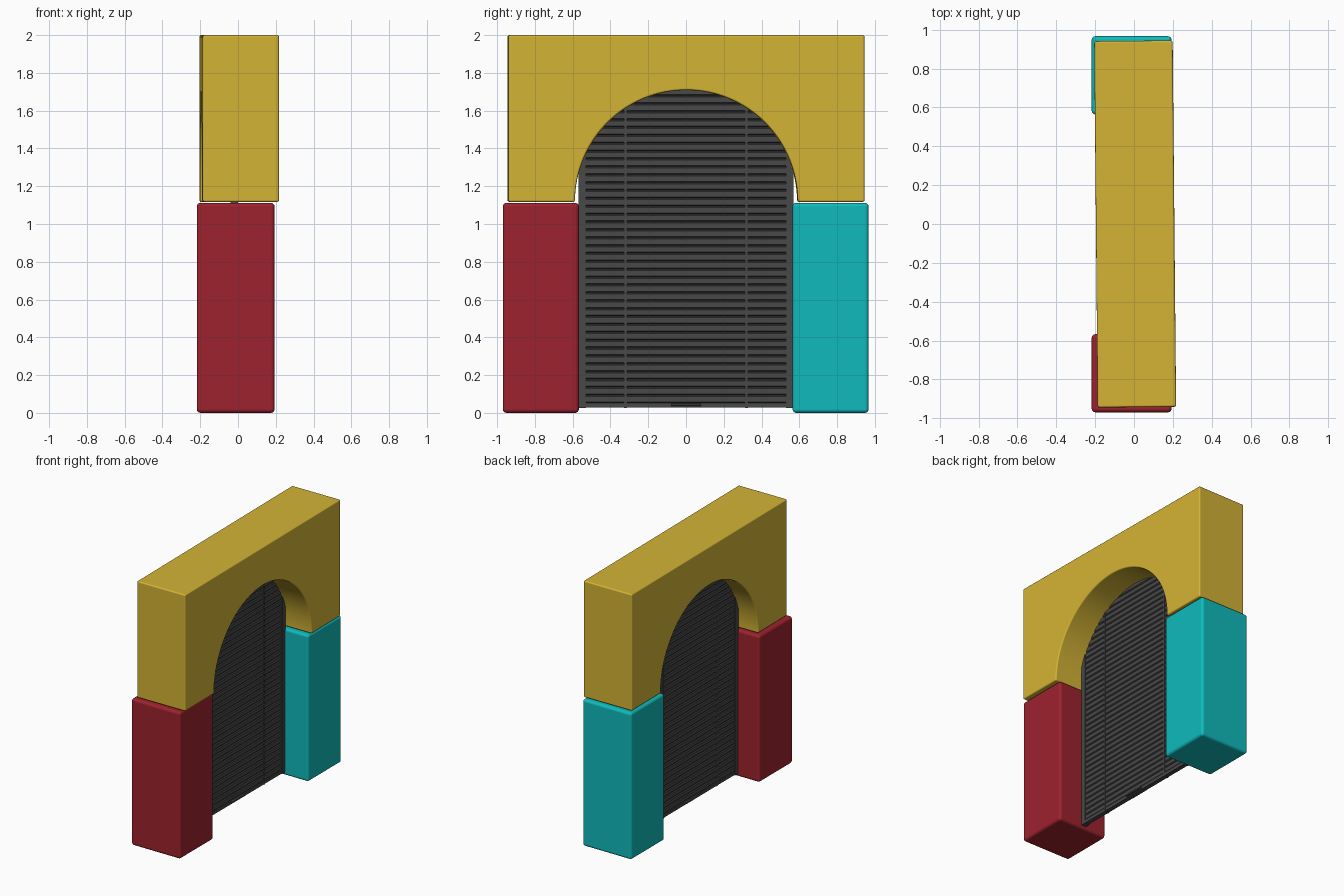
import bpy, bmesh, math

if "Cube" in bpy.data.objects:
    bpy.data.objects.remove(bpy.data.objects["Cube"])


def material(name, rgb):
    m = bpy.data.materials.new(name)
    m.diffuse_color = (*rgb, 1)
    m.use_nodes = True
    m.node_tree.nodes["Principled BSDF"].inputs["Base Color"].default_value = m.diffuse_color
    return m


YELLOW = material("yellow", (0.66, 0.455, 0.036))
RED = material("red", (0.34, 0.016, 0.027))
CYAN = material("cyan", (0.005, 0.49, 0.50))
GREY = material("dark grey", (0.065, 0.065, 0.065))

ARCH_R, ARCH_Z = 0.59, 1.12      # arch opening radius and centre height
SHUTTER_X = -0.02                # middle plane of the shutter


def prism(bm, points, axis, lo, hi):
    """Extrude a 2D outline along x (points are y, z) or y (points are x, z)."""
    def place(p, t):
        return (t, p[0], p[1]) if axis == 'x' else (p[0], t, p[1])
    a = [bm.verts.new(place(p, lo)) for p in points]
    b = [bm.verts.new(place(p, hi)) for p in points]
    n = len(points)
    bm.faces.new(a)
    bm.faces.new(b[::-1])
    for i in range(n):
        j = (i + 1) % n
        bm.faces.new((a[i], b[i], b[j], a[j]))


def box(bm, x0, x1, y0, y1, z0, z1):
    prism(bm, [(y0, z0), (y1, z0), (y1, z1), (y0, z1)], 'x', x0, x1)


def finish(name, bm, mat, bevel=0.0, segments=3):
    bmesh.ops.recalc_face_normals(bm, faces=bm.faces)
    me = bpy.data.meshes.new(name)
    bm.to_mesh(me)
    bm.free()
    ob = bpy.data.objects.new(name, me)
    bpy.context.collection.objects.link(ob)
    me.materials.append(mat)
    if bevel:
        for p in me.polygons:
            p.use_smooth = True
        mod = ob.modifiers.new("rounded edges", 'BEVEL')
        mod.width = bevel
        mod.segments = segments
        mod.limit_method = 'ANGLE'
        mod.angle_limit = math.radians(35)
        mod.harden_normals = True
    return ob


# Pillars
for name, y0, y1, mat in (("red_pillar", -0.97, -0.567, RED),
                          ("cyan_pillar", 0.564, 0.967, CYAN)):
    bm = bmesh.new()
    box(bm, -0.218, 0.194, y0, y1, 0.005, 1.112)
    finish(name, bm, mat, 0.02, 4)

# Arch block, sitting slightly turned on the pillars
outline = [(-0.943, 1.117), (-0.943, 2.0), (0.943, 2.0), (0.943, 1.117)]
for i in range(65):
    a = math.pi * i / 64
    outline.append((ARCH_R * math.cos(a), ARCH_Z - 0.003 + (ARCH_R + 0.002) * math.sin(a)))
bm = bmesh.new()
prism(bm, outline, 'x', -0.202, 0.202)
arch = finish("arch_block", bm, YELLOW, 0.01)
arch.location.x = 0.006
arch.rotation_euler.z = 0.0095

# Shutter slats, widths follow the arch opening
bm = bmesh.new()
pitch, z = 0.0417, 0.05
while z < 1.70:
    half = 0.565
    if z > ARCH_Z:
        half = min(half, math.sqrt(max(ARCH_R ** 2 - (z - ARCH_Z) ** 2, 0.01)) + 0.01)
    h = pitch
    profile = [(-0.009, 0), (0.009, 0), (0.009, 0.08), (0.015, 0.2), (0.015, 0.88), (0.009, 1),
               (-0.009, 1), (-0.015, 0.88), (-0.015, 0.2), (-0.009, 0.08)]
    prism(bm, [(SHUTTER_X + px, z + pz * h) for px, pz in profile], 'y', -half, half)
    z += pitch
finish("shutter_slats", bm, GREY)

# Side rails and vertical straps
for side, s in (("left", -1), ("right", 1)):
    for part, y0, y1, depth, top in (("rail", 0.53, 0.569, 0.02, 1.39),
                                     ("strap", 0.313, 0.327, 0.0185, 1.63)):
        bm = bmesh.new()
        box(bm, SHUTTER_X - depth, SHUTTER_X + depth, s * y0, s * y1, 0.025, top)
        finish(f"{side}_shutter_{part}", bm, GREY)

# Bottom bar and pull handle
bm = bmesh.new()
box(bm, SHUTTER_X - 0.017, SHUTTER_X + 0.017, -0.555, 0.555, 0.028, 0.052)
finish("shutter_bottom_bar", bm, GREY)
bm = bmesh.new()
box(bm, SHUTTER_X - 0.03, SHUTTER_X + 0.03, -0.08, 0.08, 0.036, 0.05)
finish("shutter_handle", bm, GREY, 0.004, 2)

# Rest the whole model on the floor
for ob in bpy.context.collection.objects:
    if "pillar" in ob.name:
        for v in ob.data.vertices:
            if v.co.z < 0.1:
                v.co.z = 0.0
